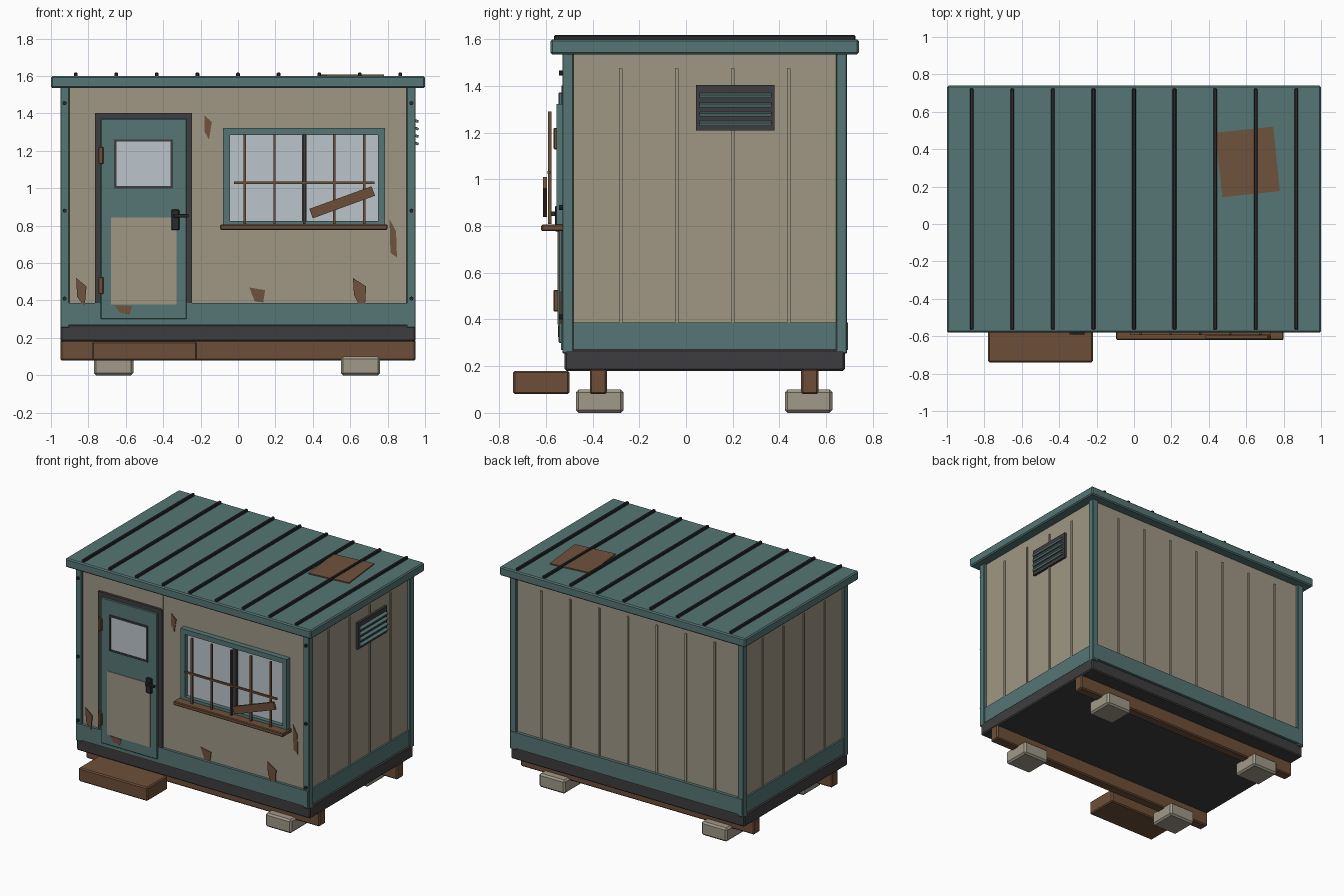
import bpy, bmesh, math
from mathutils import Matrix, Vector

if "Cube" in bpy.data.objects:
    bpy.data.objects.remove(bpy.data.objects["Cube"], do_unlink=True)


def material(name, r, g, b):
    m = bpy.data.materials.new(name)
    m.use_nodes = True
    m.diffuse_color = (r, g, b, 1)
    m.node_tree.nodes["Principled BSDF"].inputs["Base Color"].default_value = (r, g, b, 1)
    return m


TEAL = material("teal paint", 0.09, 0.18, 0.175)
BEIGE = material("beige panel", 0.35, 0.31, 0.235)
DARK = material("charcoal metal", 0.048, 0.048, 0.05)
BLACK = material("black steel", 0.022, 0.023, 0.025)
WOOD = material("brown wood", 0.155, 0.078, 0.04)
RUST = material("rust", 0.16, 0.085, 0.045)
CONCRETE = material("concrete", 0.35, 0.32, 0.25)
GLASS = material("pale glass", 0.5, 0.56, 0.6)


def finish(name, bm, mat):
    bmesh.ops.recalc_face_normals(bm, faces=bm.faces)
    mesh = bpy.data.meshes.new(name)
    bm.to_mesh(mesh)
    bm.free()
    mesh.materials.append(mat)
    ob = bpy.data.objects.new(name, mesh)
    bpy.context.scene.collection.objects.link(ob)
    return ob


def box(name, mat, x, y, z, bevel=0.0):
    """Box from (min, max) ranges, with optional chamfered edges."""
    bm = bmesh.new()
    bmesh.ops.create_cube(bm, size=1)
    size = [r[1] - r[0] for r in (x, y, z)]
    bmesh.ops.scale(bm, vec=size, verts=bm.verts)
    ob = finish(name, bm, mat)
    ob.location = [sum(r) / 2 for r in (x, y, z)]
    if bevel:
        mod = ob.modifiers.new("edge chamfer", 'BEVEL')
        mod.width = bevel
        mod.segments = 1
    return ob


def around(c, half):
    return (c - half, c + half)


def frame(name, mat, x, z, y, w, bottom=True):
    """Rectangular surround made of rails, facing the front."""
    box(name + "_left", mat, (x[0], x[0] + w), y, z)
    box(name + "_right", mat, (x[1] - w, x[1]), y, z)
    box(name + "_top", mat, (x[0] + w, x[1] - w), y, (z[1] - w, z[1]))
    if bottom:
        box(name + "_bottom", mat, (x[0] + w, x[1] - w), y, (z[0], z[0] + w))


def front_plate(name, mat, y, points):
    """Thin polygon plate on the front."""
    bm = bmesh.new()
    face = bm.faces.new([bm.verts.new((px, y, pz)) for px, pz in points])
    ext = bmesh.ops.extrude_face_region(bm, geom=[face])
    verts = [v for v in ext["geom"] if isinstance(v, bmesh.types.BMVert)]
    bmesh.ops.translate(bm, vec=(0, 0.006, 0), verts=verts)
    return finish(name, bm, mat)


# Foundation: blocks, bearers, step and floor frame
for row, by, wy in (("front", -0.37, -0.375), ("back", 0.525, 0.53)):
    for side, bx in (("right", -0.665), ("left", 0.655)):
        box(f"{row}_{side}_block", CONCRETE, around(bx, 0.105), around(by, 0.102), (0, 0.1), 0.012)
    box(f"{row}_bearer", WOOD, (-0.95, 0.95), around(wy, 0.037), (0.08, 0.19), 0.008)
box("door_step", WOOD, (-0.78, -0.22), (-0.74, -0.5), (0.08, 0.18), 0.008)
box("floor_frame", DARK, (-0.95, 0.95), (-0.52, 0.68), (0.18, 0.272), 0.008)

# Cabin walls, lower band and corner posts
box("walls", BEIGE, (-0.93, 0.93), (-0.515, 0.67), (0.27, 1.54))
box("lower_band", TEAL, (-0.942, 0.942), (-0.535, 0.693), (0.27, 0.387))
for sx in (-1, 1):
    side = "left" if sx > 0 else "right"
    x = tuple(sorted((sx * 0.902, sx * 0.95)))
    box(f"front_{side}_post", TEAL, x, (-0.53, -0.482), (0.255, 1.54), 0.004)
    box(f"back_{side}_post", TEAL, x, (0.642, 0.69), (0.255, 1.54), 0.004)
    # Bolts on the front posts
    for i, z in enumerate((0.41, 0.88, 1.455)):
        bm = bmesh.new()
        turn = Matrix.Rotation(math.pi / 2, 4, 'X')
        bmesh.ops.create_cone(bm, cap_ends=True, segments=8, radius1=0.011,
                              radius2=0.011, depth=0.02, matrix=turn)
        finish(f"{side}_bolt_{i}", bm, BLACK).location = (sx * 0.927, -0.534, z)
    # Raised seams on the side walls
    for i in range(4):
        xs = tuple(sorted((sx * 0.92, sx * 0.937)))
        box(f"{side}_seam_{i}", BEIGE, xs, around(-0.28 + 0.24 * i, 0.007), (0.38, 1.475))

# Raised seams on the back and front walls
for i in range(7):
    box(f"back_seam_{i}", BEIGE, around((i - 3) * 0.235, 0.007), (0.66, 0.678), (0.38, 1.475))
box("front_seam", BEIGE, around(-0.25, 0.006), (-0.521, -0.51), (0.38, 1.54))

# Roof slab, standing ribs and patch
box("roof", TEAL, (-1, 1), (-0.58, 0.74), (1.535, 1.6), 0.008)
for i in range(9):
    box(f"roof_rib_{i}", BLACK, around((i - 4) * 0.217, 0.01), (-0.565, 0.725), (1.595, 1.618), 0.004)
patch = box("roof_patch", RUST, around(0, 0.155), around(0, 0.173), around(0, 0.004))
patch.location = (0.608, 0.332, 1.604)
patch.rotation_euler.z = math.radians(6)

# Door
frame("door_frame", DARK, (-0.765, -0.245), (0.3, 1.402), (-0.533, -0.51), 0.032, bottom=False)
box("door_leaf", TEAL, (-0.735, -0.275), (-0.546, -0.51), (0.3, 1.372), 0.004)
frame("door_window_frame", DARK, (-0.662, -0.348), (0.998, 1.262), (-0.554, -0.54), 0.013)
box("door_glass", GLASS, (-0.65, -0.36), (-0.55, -0.543), (1.01, 1.25))
box("door_panel", BEIGE, (-0.68, -0.33), (-0.551, -0.543), (0.378, 0.845))
for i, z in enumerate((0.48, 1.175)):
    box(f"hinge_{i}", WOOD, around(-0.733, 0.013), (-0.568, -0.54), around(z, 0.046), 0.004)
box("handle_plate", BLACK, (-0.356, -0.314), (-0.562, -0.54), (0.776, 0.886), 0.004)
box("handle_stem", BLACK, around(-0.335, 0.01), (-0.59, -0.555), around(0.853, 0.01))
box("handle_lever", BLACK, (-0.345, -0.265), (-0.592, -0.576), around(0.853, 0.009), 0.003)

# Window with sill, mullion, security bars and a loose plank
frame("window_frame", TEAL, (-0.08, 0.785), (0.79, 1.322), (-0.555, -0.51), 0.036)
box("window_glass", GLASS, (-0.05, 0.755), (-0.524, -0.512), (0.81, 1.295))
box("window_mullion", DARK, around(0.354, 0.012), (-0.545, -0.52), (0.82, 1.29))
box("window_sill", WOOD, (-0.095, 0.8), (-0.62, -0.515), (0.778, 0.806), 0.005)
for i in range(5):
    mat = DARK if i == 2 else WOOD
    box(f"window_bar_{i}", mat, around(0.035 + 0.16 * i, 0.0065), (-0.59, -0.577), (0.81, 1.29))
box("window_crossbar", WOOD, (-0.022, 0.73), (-0.594, -0.581), around(1.03, 0.0065))
plank = box("loose_plank", WOOD, around(0, 0.177), around(0, 0.008), around(0, 0.027))
plank.location = (0.557, -0.604, 0.925)
plank.rotation_euler.y = math.radians(-20)

# Side vent with louvres
box("vent_plate", DARK, (0.925, 0.947), (0.042, 0.38), (1.21, 1.405))
for i in range(4):
    slat = box(f"vent_slat_{i}", TEAL, (0.94, 0.966), (0.058, 0.366), around(1.24 + 0.04 * i, 0.007))
    slat.rotation_euler.y = math.radians(20)

# Flaked rust patches
flakes = [
    (-0.52, [(-0.18, 1.39), (-0.14, 1.355), (-0.155, 1.26), (-0.18, 1.305)]),
    (-0.52, [(0.81, 0.835), (0.845, 0.77), (0.85, 0.63), (0.815, 0.655)]),
    (-0.52, [(0.06, 0.47), (0.145, 0.455), (0.135, 0.39), (0.09, 0.395)]),
    (-0.538, [(0.615, 0.52), (0.685, 0.475), (0.68, 0.385), (0.645, 0.38), (0.62, 0.43)]),
    (-0.538, [(-0.865, 0.52), (-0.81, 0.475), (-0.82, 0.365), (-0.86, 0.42)]),
    (-0.549, [(-0.66, 0.375), (-0.565, 0.37), (-0.58, 0.325), (-0.63, 0.335)]),
]
for i, (y, points) in enumerate(flakes):
    front_plate(f"rust_flake_{i}", RUST, y, points)
